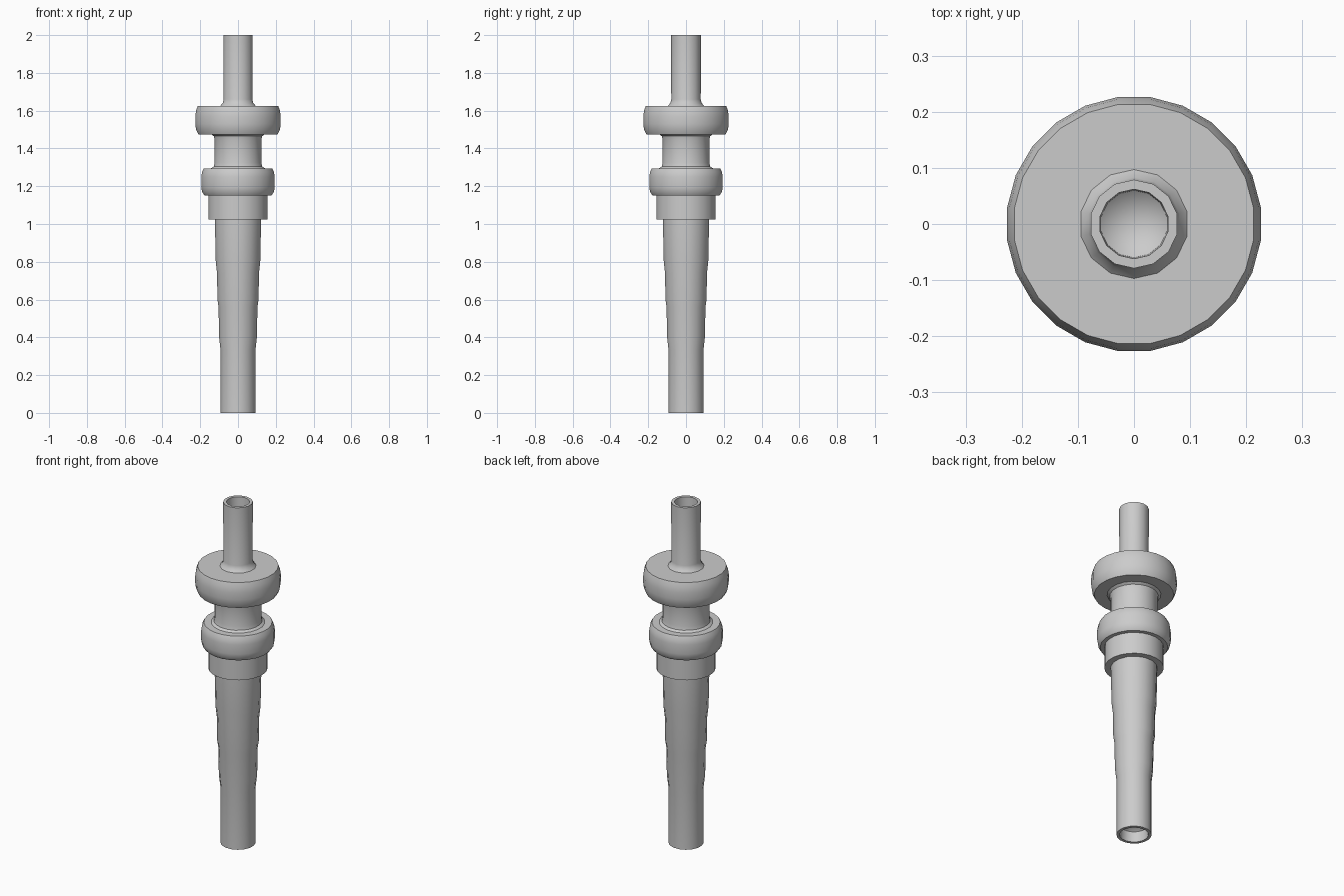
import bpy
import bmesh
import math

cube = bpy.data.objects.get("Cube")
if cube:
    bpy.data.objects.remove(cube, do_unlink=True)

GREY = (0.6, 0.6, 0.6, 1.0)
metal = bpy.data.materials.new("plain grey")
metal.use_nodes = True
metal.diffuse_color = GREY
metal.node_tree.nodes["Principled BSDF"].inputs["Base Color"].default_value = GREY


def lathe(name, profile, sides):
    """Revolve (radius, height) points, listed from top to bottom, about z."""
    bm = bmesh.new()
    rings = []
    for r, z in profile:
        if r == 0:
            rings.append([bm.verts.new((0, 0, z))] * sides)
            continue
        ring = []
        for j in range(sides):
            a = (j + 0.5) * math.tau / sides
            ring.append(bm.verts.new((r * math.cos(a), r * math.sin(a), z)))
        rings.append(ring)
    for upper, lower in zip(rings, rings[1:]):
        for j in range(sides):
            k = (j + 1) % sides
            corners = [upper[j], lower[j], lower[k], upper[k]]
            bm.faces.new(list(dict.fromkeys(corners)))
    mesh = bpy.data.meshes.new(name)
    bm.to_mesh(mesh)
    bm.free()
    mesh.materials.append(metal)
    obj = bpy.data.objects.new(name, mesh)
    bpy.context.collection.objects.link(obj)
    bpy.ops.object.select_all(action="DESELECT")
    obj.select_set(True)
    bpy.context.view_layer.objects.active = obj
    bpy.ops.object.shade_smooth_by_angle(angle=math.radians(35))
    return obj


# Upper pipe with a conical recess in its mouth
lathe("upper_pipe", [(0, 1.89), (0.06, 1.94), (0.062, 2.0), (0.079, 2.0),
                     (0.078, 1.66), (0.083, 1.64), (0.098, 1.624)], 14)

# Wide flange with rounded rim
lathe("upper_flange", [(0.09, 1.625), (0.215, 1.625), (0.224, 1.60),
                       (0.228, 1.57), (0.228, 1.53), (0.224, 1.50),
                       (0.212, 1.475), (0.13, 1.475)], 24)

# Neck flaring into the flange above and the collar below
lathe("neck", [(0.145, 1.476), (0.13, 1.465), (0.125, 1.445),
               (0.125, 1.325), (0.13, 1.305), (0.145, 1.294)], 20)

# Rounded collar
lathe("collar", [(0.135, 1.295), (0.182, 1.295), (0.192, 1.275),
                 (0.196, 1.25), (0.196, 1.195), (0.192, 1.17),
                 (0.18, 1.152), (0.15, 1.152)], 24)

# Straight band under the collar
lathe("band", [(0.158, 1.155), (0.158, 1.025), (0.12, 1.025)], 24)

# Stepped, tapering stem with a conical recess in its foot
lathe("stem", [(0.125, 1.03), (0.12, 0.8), (0.113, 0.74), (0.111, 0.6),
               (0.105, 0.56), (0.102, 0.4), (0.094, 0.33), (0.094, 0.0),
               (0.077, 0.0), (0.074, 0.06), (0, 0.11)], 16)
